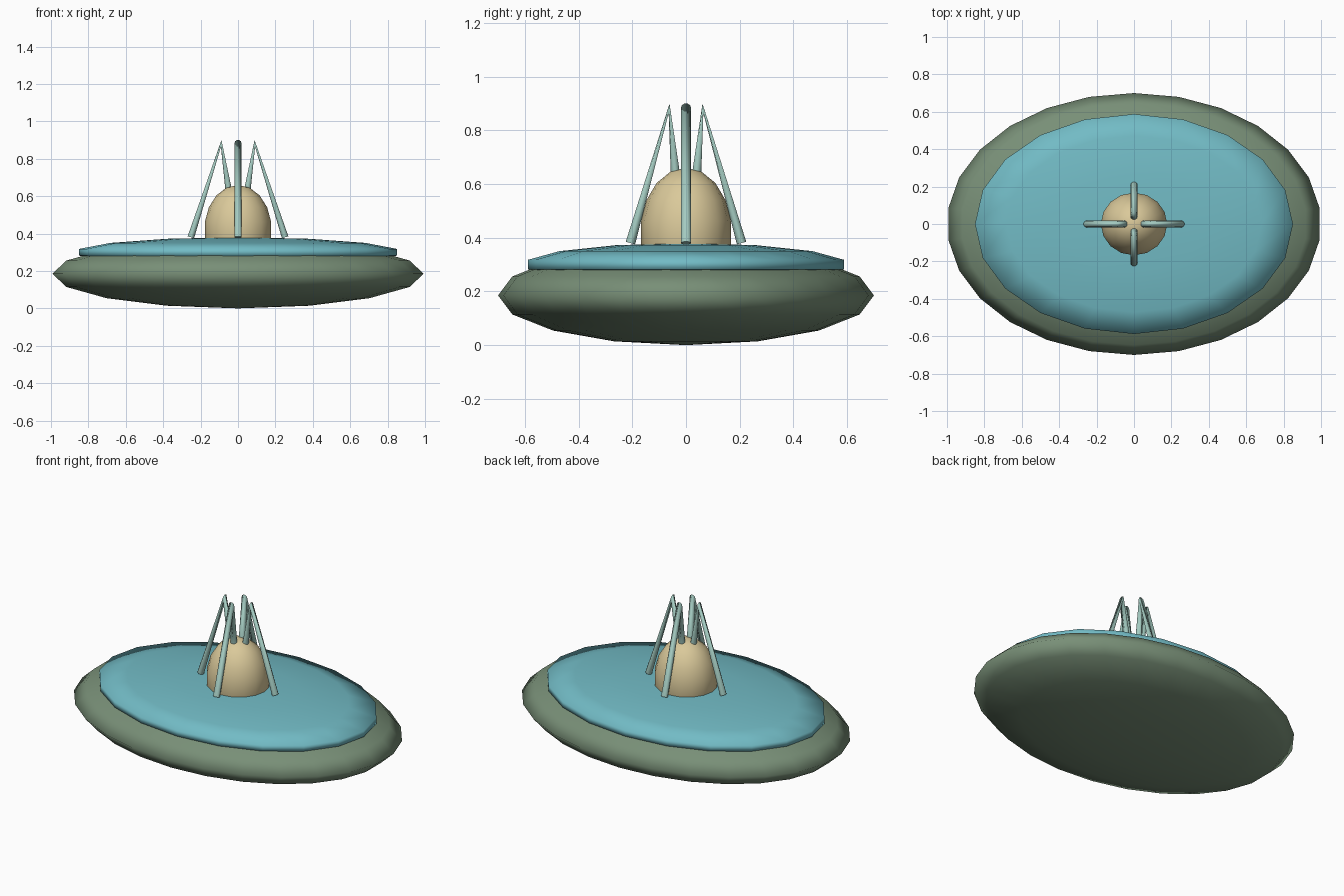
import bpy
import math

cube = bpy.data.objects.get("Cube")
if cube:
    bpy.data.objects.remove(cube, do_unlink=True)


def material(name, srgb):
    """Flat colour given as 0-255 display values, stored as linear."""
    linear = [((c / 255 + 0.055) / 1.055) ** 2.4 for c in srgb] + [1.0]
    mat = bpy.data.materials.new(name)
    mat.use_nodes = True
    mat.diffuse_color = linear
    mat.node_tree.nodes["Principled BSDF"].inputs["Base Color"].default_value = linear
    return mat


def ellipsoid(name, segments, rings, z, scale, mat):
    bpy.ops.mesh.primitive_uv_sphere_add(
        segments=segments, ring_count=rings, radius=1, location=(0, 0, z))
    obj = bpy.context.object
    obj.name = name
    obj.scale = scale
    bpy.ops.object.transform_apply(location=False, rotation=False, scale=True)
    bpy.ops.object.shade_smooth()
    obj.data.materials.append(mat)
    return obj


def bent_strut(name, direction, profile, mat):
    """Round tube bent at its apex; profile lists (distance, height)."""
    curve = bpy.data.curves.new(name, "CURVE")
    curve.dimensions = "3D"
    curve.bevel_depth = 0.019
    curve.bevel_resolution = 3
    curve.use_fill_caps = True
    spline = curve.splines.new("POLY")
    spline.points.add(len(profile) - 1)
    for point, (dist, z) in zip(spline.points, profile):
        point.co = (direction[0] * dist, direction[1] * dist, z, 1)
    obj = bpy.data.objects.new(name, curve)
    bpy.context.collection.objects.link(obj)
    curve.materials.append(mat)
    return obj


green = material("moss green", (120, 143, 119))
blue = material("water blue", (114, 187, 197))
sand = material("sand", (218, 201, 154))
pale = material("pale teal", (164, 203, 193))

# Stacked bodies
ellipsoid("hull", 26, 8, 0.185, (1.0, 0.7, 0.185), green)
ellipsoid("deck", 20, 7, 0.30, (0.872, 0.603, 0.08), blue)
ellipsoid("dome", 16, 9, 0.42, (0.18, 0.17, 0.24), sand)

# Four bent struts around the dome
side_profile = [(0.252, 0.38), (0.09, 0.882), (0.048, 0.62)]
end_profile = [(0.207, 0.38), (0.063, 0.882), (0.038, 0.62)]
for name, direction, profile in (
        ("left_strut", (1, 0), side_profile),
        ("right_strut", (-1, 0), side_profile),
        ("front_strut", (0, -1), end_profile),
        ("back_strut", (0, 1), end_profile)):
    bent_strut(name, direction, profile, pale)
